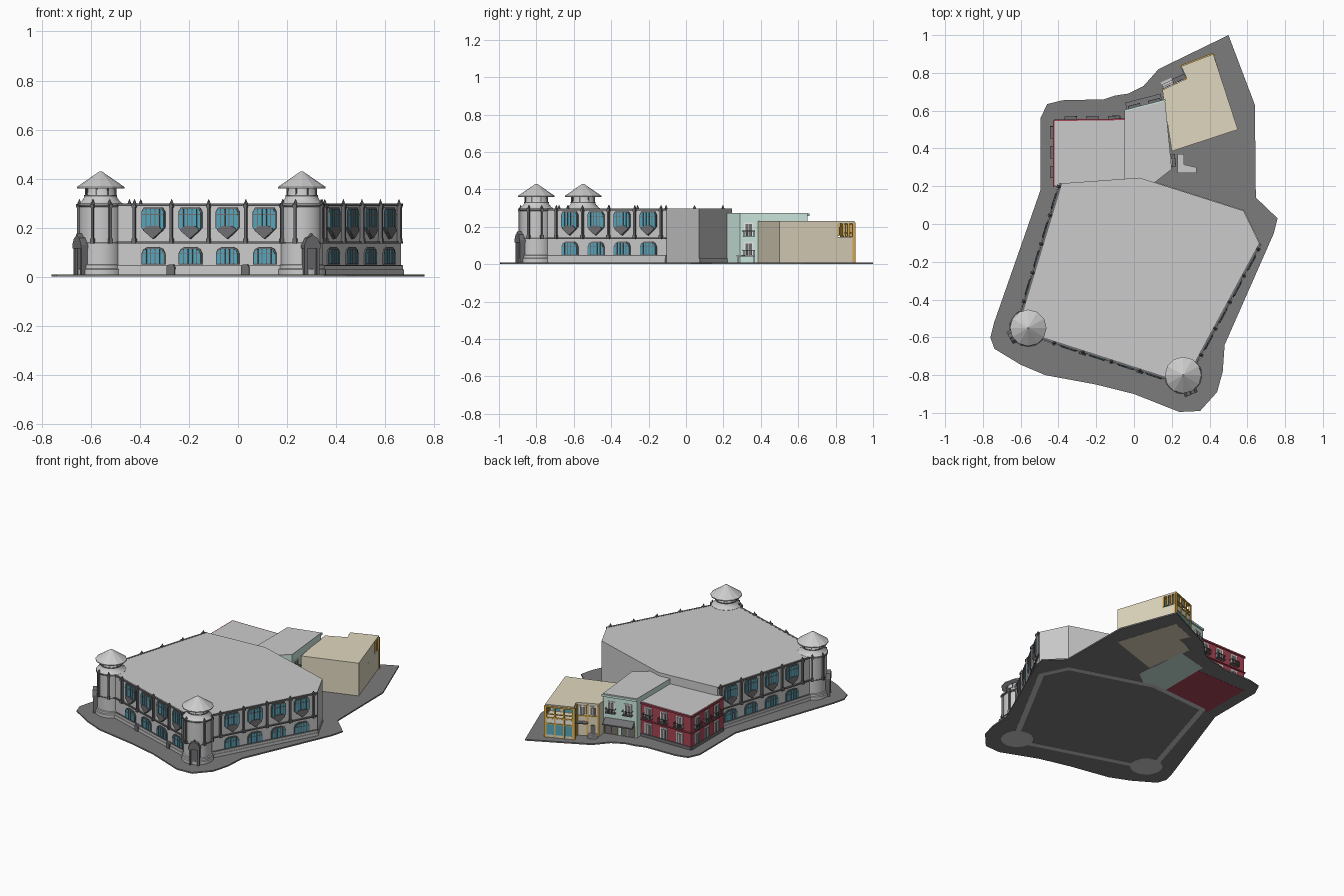
import bpy, bmesh
from math import cos, sin, pi, radians
from mathutils import Matrix, Vector

if "Cube" in bpy.data.objects:
    bpy.data.objects.remove(bpy.data.objects["Cube"])

COL = {"dark": (.16, .16, .17), "ground": (.2, .2, .2), "glass": (.09, .38, .5), "red": (.4, .06, .09),
       "teal": (.6, .8, .73), "tan": (.74, .68, .52), "orange": (.78, .46, .08), "white": (.85, .84, .8)}
mats, parts = {}, {}
for n, c in COL.items():
    mats[n] = bpy.data.materials.new(n)
    mats[n].diffuse_color = (*c, 1)


def part(name, col=None):
    """One mesh per named part, filled piece by piece"""
    if name not in parts:
        parts[name] = (bmesh.new(), col)
    return parts[name][0]


def prism(bm, pts, h0, h1, M=Matrix()):
    lo = [bm.verts.new(M @ Vector((x, y, h0))) for x, y in pts]
    hi = [bm.verts.new(M @ Vector((x, y, h1))) for x, y in pts]
    k = len(pts)
    faces = [bm.faces.new(lo[::-1]), bm.faces.new(hi)]
    faces += [bm.faces.new((lo[i], lo[(i + 1) % k], hi[(i + 1) % k], hi[i])) for i in range(k)]
    bmesh.ops.recalc_face_normals(bm, faces=faces)


def rect(bm, M, u0, u1, z0, z1, d0, d1):
    prism(bm, [(u0, z0), (u1, z0), (u1, z1), (u0, z1)], d0, d1, M)


def frame(o, n):
    """Wall frame: x along the wall, y up, z outward"""
    return Matrix(((-n[1], 0, n[0], o[0]), (n[0], 0, n[1], o[1]), (0, 1, 0, 0), (0, 0, 0, 1)))


def wall(a, b):
    d = (Vector(b) - Vector(a))
    L = d.length
    d /= L
    return frame(a, (d.y, -d.x)), L


def cone(bm, M, r1, r2, z0, z1, seg):
    bmesh.ops.create_cone(bm, cap_ends=True, segments=seg, radius1=r1, radius2=r2, depth=z1 - z0,
                          matrix=M @ Matrix.Translation((0, 0, (z0 + z1) / 2)))


def lathe(bm, c, prof, seg=40):
    rings = [[bm.verts.new((c[0] + r * cos(2 * pi * i / seg), c[1] + r * sin(2 * pi * i / seg), z))
              for i in range(seg)] for r, z in prof]
    for a, b in zip(rings, rings[1:]):
        for i in range(seg):
            j = (i + 1) % seg
            bm.faces.new((a[i], a[j], b[j], b[i]))
    bm.faces.new(rings[0][::-1])
    bm.faces.new(rings[-1])


# street slab
prism(part("pavement", "ground"), [
    (.5, 1), (.13, .82), (.05, .73), (-.03, .69), (-.1, .68), (-.16, .66), (-.38, .655), (-.46, .635),
    (-.495, .56), (-.495, .18), (-.74, -.52), (-.76, -.6), (-.74, -.66), (-.6, -.745), (-.47, -.8),
    (-.2, -.85), (0, -.9), (.24, -.995), (.35, -.99), (.44, -.89), (.47, -.78), (.48, -.64),
    (.74, -.05), (.76, .03), (.645, .14), (.64, .63)], .001, .01)

# big hall: body, roof, hollow plinth ring
hall = [(-.62, -.56), (.265, -.845), (.665, -.105), (.58, .07), (.03, .245), (-.385, .215)]
prism(part("hall_body"), hall, .008, .29)
prism(part("hall_roof"), hall, .29, .297)
for i, a in enumerate(hall):
    M, L = wall(a, hall[(i + 1) % 6])
    rect(part("hall_plinth"), M, 0, L, 0, .03, -.03, .004)


def pilaster(M, u, d):
    bm = part("pilasters", "dark")
    rect(bm, M, u - .005, u + .005, .14, .295, d - .012, d + .01)
    rect(bm, M, u - .008, u + .008, .135, .155, d - .012, d + .013)
    rect(bm, M, u - .008, u + .008, .283, .297, d - .012, d + .013)
    cone(bm, M @ Matrix.Translation((u, 0, d)) @ Matrix.Rotation(-pi / 2, 4, 'X'), .009, .001, .297, .316, 6)


def hall_windows(M, u):
    fr, gl = part("hall_window_frames", "dark"), part("hall_window_glass", "glass")
    # upper oriel with tapering pendant
    prism(fr, [(u + x, z) for x, z in [(-.012, .163), (0, .153), (.012, .163), (.04, .188), (.05, .2), (.05, .265),
               (.04, .282), (-.04, .282), (-.05, .265), (-.05, .2), (-.04, .188)]], -.002, .008, M)
    prism(gl, [(u + x, z) for x, z in [(-.037, .19), (.037, .19), (.046, .2), (.046, .262), (.037, .277),
               (-.037, .277), (-.046, .262), (-.046, .2)]], 0, .011, M)
    prism(fr, [(u + x, z) for x, z in [(0, .155), (.04, .188), (.034, .2), (.018, .207), (-.018, .207),
               (-.034, .2), (-.04, .188)]], 0, .016, M)
    # lower wide arched window
    arch = [(-.05, .05), (.05, .05), (.05, .095), (.042, .112), (.025, .121), (-.025, .121), (-.042, .112), (-.05, .095)]
    prism(fr, [(u + x, z) for x, z in arch], -.002, .006, M)
    prism(gl, [(u + x * .9, .053 + (z - .05) * .86) for x, z in arch], 0, .009, M)
    for k in (-.028, -.0095, .0095, .028):
        rect(fr, M, u + k - .002, u + k + .002, .2, .277, 0, .014)
        rect(fr, M, u + k - .002, u + k + .002, .053, .113, 0, .012)
    rect(fr, M, u - .046, u + .046, .252, .256, 0, .013)
    rect(fr, M, u - .045, u + .045, .092, .095, 0, .011)


# three decorated fronts
for i, u0, vents in ((0, .21, (1, 3)), (1, .176, ()), (5, .02, ())):
    M, L = wall(hall[i], hall[(i + 1) % 6])
    for z0, z1, d in ((.03, .045, .009), (.01, .03, .013)):
        rect(part("hall_lower_bands"), M, 0, L, z0, z1, -.005, d)
    for z0, z1, d in ((.136, .144, .008), (.288, .298, .008), (.045, .048, .006)):
        rect(part("hall_trim", "dark"), M, 0, L, z0, z1, -.005, d)
    for k in range(5):
        pilaster(M, u0 + .159 * k, .006)
        if k < 4:
            hall_windows(M, u0 + .08 + .159 * k)
    for k in vents:
        u = u0 + .159 * k
        prism(part("wall_niches", "dark"), [(u - .017, .01), (u + .017, .01), (u + .017, .04), (u + .009, .05),
                                            (u - .009, .05), (u - .017, .04)], 0, .02, M)

# corner towers
for c, ang in (((-.56, -.55), -151), ((.26, -.8), -67)):
    lathe(part("towers"), c, [(.098, 0), (.098, .03), (.093, .034), (.093, .047), (.087, .05), (.087, .285), (.091, .289),
                              (.091, .298), (.082, .304), (.071, .316), (.063, .332), (.06, .363)])
    T = Matrix.Translation((*c, 0))
    for z, r in ((.136, .091), (.288, .094), (.327, .067)):
        cone(part("tower_rings", "dark"), T, r, r, z, z + .006, 40)
    cone(part("tower_cap_roofs"), T, .097, .097, .36, .366, 12)
    cone(part("tower_cap_roofs"), T, .097, .004, .366, .43, 12)
    for k in (-86, -40, 40, 86):
        a = radians(ang + k)
        pilaster(frame(c, (cos(a), sin(a))), 0, .088)
    for k in range(8):
        a = radians(ang + 45 * k)
        rect(part("tower_neck_ribs", "dark"), frame(c, (cos(a), sin(a))), -.003, .003, .33, .36, .05, .066)
    a = radians(ang)
    D = frame(c, (cos(a), sin(a)))
    bm = part("tower_doors", "dark")
    rect(bm, D, -.025, .025, .005, .12, .06, .097)
    for s in (-1, 1):
        rect(bm, D, s * .027 - .006, s * .027 + .006, .005, .13, .06, .108)
    prism(bm, [(-.036, .115), (.036, .115), (.036, .13), (.022, .158), (.008, .164), (0, .176), (-.008, .164),
               (-.022, .158), (-.036, .13)], .06, .112, D)


def house_window(M, u, z, w=.034, h=.062, balcony=True):
    rect(part("house_window_surrounds", "white"), M, u - w / 2 - .008, u + w / 2 + .008, z, z + h + .008, -.002, .005)
    rect(part("house_window_panes", "dark"), M, u - w / 2, u + w / 2, z, z + h, 0, .007)
    rect(part("house_window_surrounds", "white"), M, u - .0015, u + .0015, z, z + h, 0, .009)
    if balcony:
        bm, r = part("balconies", "dark"), w / 2 + .014
        rect(bm, M, u - r, u + r, z - .005, z, 0, .024)
        rect(bm, M, u - r, u + r, z + .024, z + .027, .021, .024)
        for s in (-1, 1):
            rect(bm, M, u + s * r - .0015, u + s * r + .0015, z + .024, z + .027, 0, .024)
        for k in range(9):
            x = u - r + 2 * r * k / 8
            rect(bm, M, x - .001, x + .001, z, z + .026, .0215, .0235)


# red corner house
red = [(-.42, .2), (-.05, .23), (-.05, .55), (-.42, .545)]
prism(part("red_house", "red"), red, 0, .236)
prism(part("red_house_roof"), red, .236, .24)
for a, b, us in ((red[2], red[3], (.055, .17, .285)), (red[3], red[0], (.06, .165, .27))):
    M, L = wall(a, b)
    for z0, z1 in ((.228, .238), (.12, .126)):
        rect(part("red_house_cornice", "red"), M, -.004, L + .004, z0, z1, 0, .008)
    rect(part("red_house_base", "dark"), M, 0, L, .01, .03, 0, .005)
    for u in us:
        house_window(M, u, .145)
        house_window(M, u, .035, h=.065, balcony=False)

# teal house with awning and shop front
teal = [(-.05, .23), (.11, .22), (.2, .29), (.165, .65), (-.05, .595)]
prism(part("teal_house", "teal"), teal, 0, .27)
prism(part("teal_house_roof"), teal, .27, .275)
M, L = wall(teal[3], teal[4])
rect(part("teal_house_cornice", "teal"), M, -.004, L, .258, .272, 0, .009)
for u in (.055, .165):
    house_window(M, u, .16)
    rect(part("shop_panes", "dark"), M, u - .042, u + .042, .012, .085, 0, .004)
    for k in (-.042, 0, .042):
        rect(part("shop_frames", "orange"), M, u + k - .002, u + k + .002, .012, .085, 0, .008)
A = M @ Matrix.Rotation(pi / 2, 4, 'Y')
prism(part("awning", "dark"), [(0, .118), (-.045, .092), (-.045, .084), (0, .088)], .015, L - .015, A)
M, L = wall(teal[2], teal[3])
for z in (.05, .152):
    house_window(M, .045, z)

# tan house: ground floor, cut-back upper floor, roof
tan = [(.2, .385), (.55, .5), (.42, .9), (.25, .835), (.28, .77), (.15, .71)]
upper = tan[:2] + [(.449, .81), (.288, .755)] + tan[4:]
prism(part("tan_lower_floor", "tan"), tan, 0, .145)
prism(part("tan_upper_floor", "tan"), upper, .145, .22)
prism(part("tan_roof", "tan"), tan, .218, .23)


def posts(M, us, z0, z1, d=.006):
    for u in us:
        rect(part("timber_posts", "orange"), M, u - .005, u + .005, z0, z1, -.006, d)


M, L = wall(tan[2], tan[3])
posts(M, (.005, .062, .12, L - .005), .01, .22)
for z0, z1 in ((.1, .106), (.14, .148), (.165, .169), (.212, .222)):
    rect(part("timber_rails", "orange"), M, 0, L, z0, z1, -.004, .006)
rect(part("tan_shop_glass", "glass"), M, .01, L - .01, .03, .1, -.002, .003)
rect(part("tan_shop_sign_band", "white"), M, 0, L, .108, .138, -.002, .003)
B, LB = wall(upper[2], upper[3])
for u in (.045, .125):
    rect(part("loggia_glass", "glass"), B, u - .025, u + .025, .15, .205, -.002, .004)
M, L = wall(tan[1], tan[2])
posts(M, (L - .09, L - .062, L - .034), .15, .218, .002)
posts(M, (L - .006,), .01, .22)
M, L = wall(tan[3], tan[4])
posts(M, (.006, L - .006), .01, .22)
rect(part("tan_shop_glass", "glass"), M, .015, L - .015, .155, .2, -.002, .004)
M, L = wall(tan[4], tan[5])
posts(M, (.006, L / 2, L - .006), .01, .22)
rect(part("timber_rails", "orange"), M, 0, L, .14, .147, 0, .006)
for u in (.04, .105):
    house_window(M, u, .155, w=.03, h=.05, balcony=False)
rect(part("tan_door", "dark"), M, .09, .12, .01, .085, 0, .004)
for k in range(3):
    rect(part("entrance_steps"), M, .075, .135, .008, .03 - .008 * k, 0, .015 + .012 * k)
rect(part("porch_roof", "dark"), M, 0, .075, .1, .107, 0, .03)

# small corner bench in the yard
prism(part("yard_bench"), [(.23, .37), (.23, .27), (.33, .27), (.33, .3), (.265, .315), (.265, .37)], .04, .05)
for x, y in ((.232, .36), (.232, .272), (.318, .272)):
    prism(part("yard_bench"), [(x, y), (x + .01, y), (x + .01, y + .01), (x, y + .01)], .008, .042)

# turn parts into objects
for name, (bm, col) in parts.items():
    me = bpy.data.meshes.new(name)
    bm.to_mesh(me)
    bm.free()
    ob = bpy.data.objects.new(name, me)
    bpy.context.collection.objects.link(ob)
    if col:
        me.materials.append(mats[col])
    if name in ("towers", "tower_rings"):
        bpy.ops.object.select_all(action='DESELECT')
        bpy.context.view_layer.objects.active = ob
        ob.select_set(True)
        bpy.ops.object.shade_smooth_by_angle(angle=radians(30))

for m in bpy.data.materials:
    if m.users and not m.is_grease_pencil:
        m.use_nodes = True
        m.node_tree.nodes["Principled BSDF"].inputs["Base Color"].default_value = m.diffuse_color
